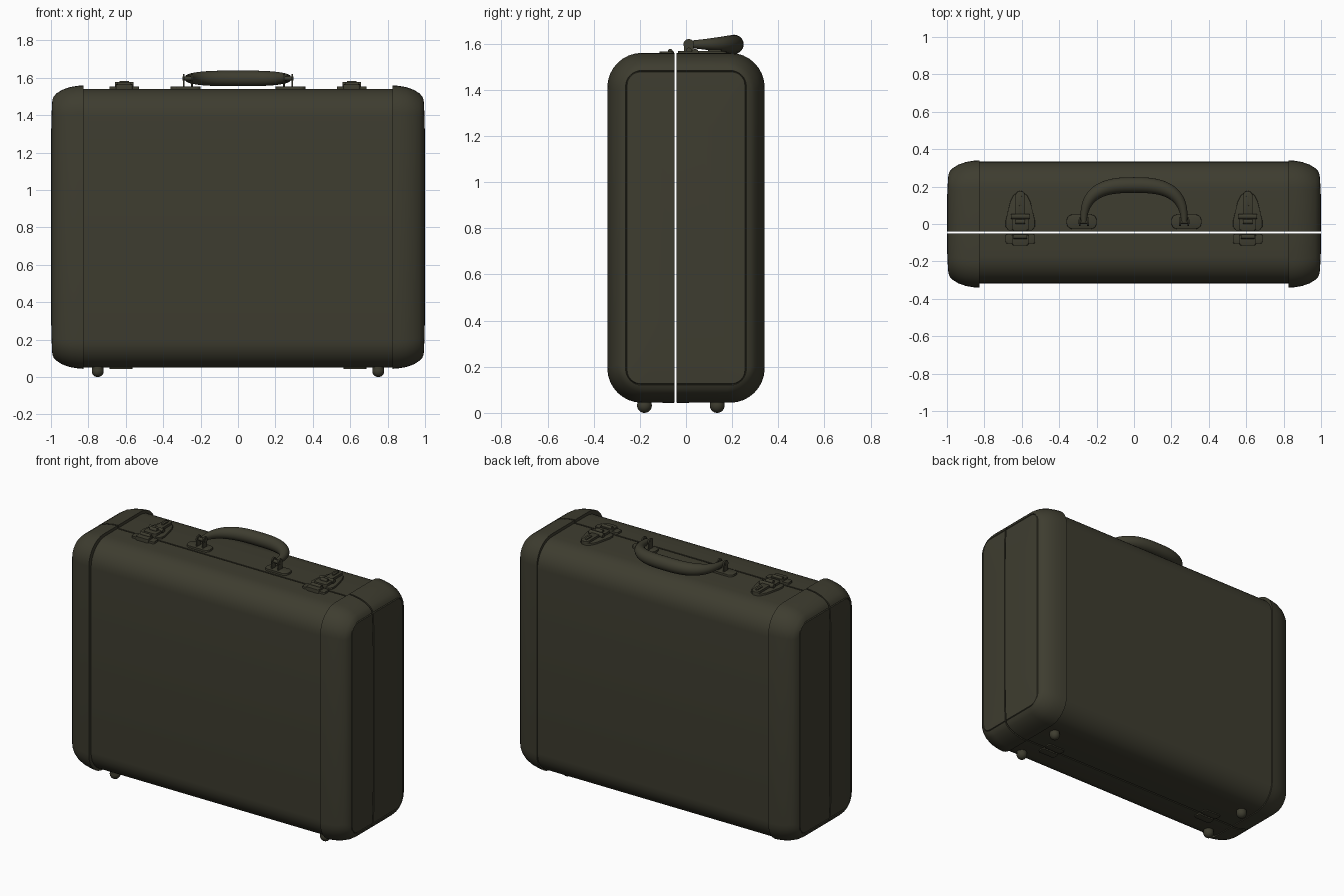
import bpy, bmesh, math
from mathutils import Matrix, Vector

if "Cube" in bpy.data.objects:
    bpy.data.objects.remove(bpy.data.objects["Cube"])

olive = bpy.data.materials.new("dark olive")
olive.diffuse_color = (0.048, 0.046, 0.029, 1)
olive.use_nodes = True
olive.node_tree.nodes["Principled BSDF"].inputs["Base Color"].default_value = olive.diffuse_color
SEAM, GAP = -0.0455, 0.0045          # split between the two shells


def finish(name, bm, angle=30):
    bmesh.ops.recalc_face_normals(bm, faces=bm.faces[:])
    me = bpy.data.meshes.new(name)
    bm.to_mesh(me)
    bm.free()
    me.materials.append(olive)
    me.shade_smooth()
    me.set_sharp_from_angle(angle=math.radians(angle))
    ob = bpy.data.objects.new(name, me)
    bpy.context.collection.objects.link(ob)
    return ob


def rrect(hw, hh, r, cx=0.0, cy=0.0, n=8):
    """Rounded rectangle outline."""
    pts = []
    for q, (sx, sy) in enumerate([(1, 1), (-1, 1), (-1, -1), (1, -1)]):
        for i in range(n + 1):
            a = math.radians(90 * q + 90 * i / n)
            pts.append((cx + sx * (hw - r) + r * math.cos(a),
                        cy + sy * (hh - r) + r * math.sin(a)))
    return pts


def skin(rings):
    """Bridge a list of point rings and cap both ends."""
    bm = bmesh.new()
    vr = [[bm.verts.new(p) for p in ring] for ring in rings]
    n = len(vr[0])
    for a, b in zip(vr, vr[1:]):
        for i in range(n):
            j = (i + 1) % n
            bm.faces.new((a[i], a[j], b[j], b[i]))
    bm.faces.new(vr[0])
    bm.faces.new(vr[-1])
    return bm


def split_shell(name, sections, cy, cz, sign=1):
    """Loft rounded-rectangle sections along x, cut into front and back halves."""
    rings = [[(sign * x, y, z) for y, z in rrect(hy, hz, r, cy, cz)]
             for x, hy, hz, r in sections]
    for side, s in (("front", -1), ("back", 1)):
        bm = skin(rings)
        bmesh.ops.recalc_face_normals(bm, faces=bm.faces[:])
        bmesh.ops.bisect_plane(bm, geom=bm.verts[:] + bm.edges[:] + bm.faces[:],
                               plane_co=(0, SEAM + s * GAP, 0),
                               plane_no=(0, -s, 0), clear_outer=True)
        rim = [e for e in bm.edges if e.is_boundary]
        bmesh.ops.holes_fill(bm, edges=rim, sides=0)
        finish(f"{name}_{side}", bm)


def plate(name, outline, z0, z1, bevel=0.004):
    """Flat plate with a softened visible edge (z1 is the outer side)."""
    bm = skin([[(x, y, z) for x, y in outline] for z in (z0, z1)])
    edges = [e for e in bm.edges if all(abs(v.co.z - z1) < 1e-5 for v in e.verts)]
    bmesh.ops.bevel(bm, geom=edges, offset=bevel, segments=2, profile=0.5, affect='EDGES')
    return finish(name, bm)


def rod_x(name, x, y, z, r, length):
    """Short cylinder lying along x."""
    bm = bmesh.new()
    m = Matrix.Translation((x, y, z)) @ Matrix.Rotation(math.pi / 2, 4, 'Y')
    bmesh.ops.create_cone(bm, cap_ends=True, segments=24, radius1=r, radius2=r,
                          depth=length, matrix=m)
    return finish(name, bm)


# Main case body
split_shell("case_body", [(-0.85, 0.326, 0.7455, 0.15), (0.85, 0.326, 0.7455, 0.15)],
            0.008, 0.7955)

# Rounded end caps with a grooved, slightly bulged end panel
cap = [(0.825, 0.341, 0.758, 0.15), (0.86, 0.338, 0.755, 0.15), (0.90, 0.331, 0.748, 0.145),
       (0.94, 0.317, 0.734, 0.135), (0.97, 0.298, 0.715, 0.12), (0.985, 0.282, 0.699, 0.10),
       (0.992, 0.262, 0.682, 0.07), (0.987, 0.258, 0.678, 0.06), (0.993, 0.255, 0.675, 0.058),
       (0.997, 0.20, 0.60, 0.055), (1.0, 0.12, 0.45, 0.05)]
for side, s in (("left", -1), ("right", 1)):
    split_shell(f"end_cap_{side}", cap, 0.0, 0.802, s)

# Handle: fat in the middle, folded down towards the back
rings = []
N = 40


def handle_point(t):
    c, s = math.cos(t), max(math.sin(t), 0.0)
    return Vector((math.copysign(0.268 * abs(c) ** 0.7, c), 0.012 + 0.196 * s ** 0.8, 1.597))


for i in range(N + 1):
    t = math.pi * i / N
    p = handle_point(t)
    d = handle_point(min(t + 0.02, math.pi)) - handle_point(max(t - 0.02, 0))
    side = Vector((-d.y, d.x, 0)).normalized()
    r = 0.016 + 0.026 * max(math.sin(t), 0)
    rings.append([p + side * r * math.cos(a) + Vector((0, 0, r * math.sin(a)))
                  for a in (2 * math.pi * k / 20 for k in range(20))])
finish("handle_grip", skin(rings), 50)

for side, s in (("left", -1), ("right", 1)):
    # Handle mounts
    hx = s * 0.268
    plate(f"handle_plate_{side}", rrect(0.08, 0.038, 0.03, s * 0.28, 0.012), 1.53, 1.554)
    for k, off in enumerate((-0.022, 0.022)):
        rod_x(f"handle_lug_{side}_{k}", hx + off, 0.012, 1.597, 0.023, 0.009)
        plate(f"handle_lug_foot_{side}_{k}", rrect(0.0045, 0.021, 0.002, hx + off, 0.012, 2),
              1.54, 1.597, 0.001)
    rod_x(f"handle_pin_{side}", hx, 0.012, 1.597, 0.011, 0.056)

    # Latch, back half: arched base, lever with raised rib, hinge barrels
    lx = s * 0.608
    half = [(0.062, -0.036), (0.078, -0.015), (0.078, 0.02), (0.066, 0.07),
            (0.054, 0.12), (0.036, 0.155), (0.014, 0.17)]
    arch = [(lx + x, y) for x, y in half] + [(lx - x, y) for x, y in reversed(half)]
    plate(f"latch_base_{side}", arch, 1.53, 1.553)
    plate(f"latch_lever_{side}", rrect(0.026, 0.078, 0.024, lx, 0.098), 1.55, 1.568)
    plate(f"latch_lever_rib_{side}", rrect(0.008, 0.03, 0.007, lx, 0.125), 1.56, 1.574, 0.003)
    plate(f"latch_hook_{side}", rrect(0.045, 0.035, 0.012, lx, 0.0), 1.55, 1.568)
    rod_x(f"latch_barrel_{side}", lx, 0.04, 1.563, 0.014, 0.10)
    rod_x(f"latch_pin_{side}", lx, 0.012, 1.571, 0.012, 0.05)

    # Latch, front half: eared catch plate
    plate(f"catch_plate_{side}", rrect(0.08, 0.026, 0.012, lx, -0.079), 1.53, 1.554)
    plate(f"catch_tongue_{side}", rrect(0.044, 0.031, 0.012, lx, -0.084), 1.54, 1.565)
    rod_x(f"catch_barrel_{side}", lx, -0.068, 1.566, 0.011, 0.07)

    # Hinges under the case
    for part, cy in (("front", -0.076), ("back", -0.013)):
        plate(f"hinge_{side}_{part}", rrect(0.062, 0.025, 0.014, s * 0.625, cy), 0.065, 0.042)

    # Ball feet on short stems
    for part, fy in (("front", -0.18), ("back", 0.135)):
        bm = bmesh.new()
        bmesh.ops.create_uvsphere(bm, u_segments=24, v_segments=14, radius=0.032,
                                  matrix=Matrix.Translation((s * 0.75, fy, 0.032)))
        bmesh.ops.create_cone(bm, cap_ends=True, segments=24, radius1=0.031, radius2=0.031,
                              depth=0.045, matrix=Matrix.Translation((s * 0.75, fy, 0.0545)))
        finish(f"foot_{side}_{part}", bm)
